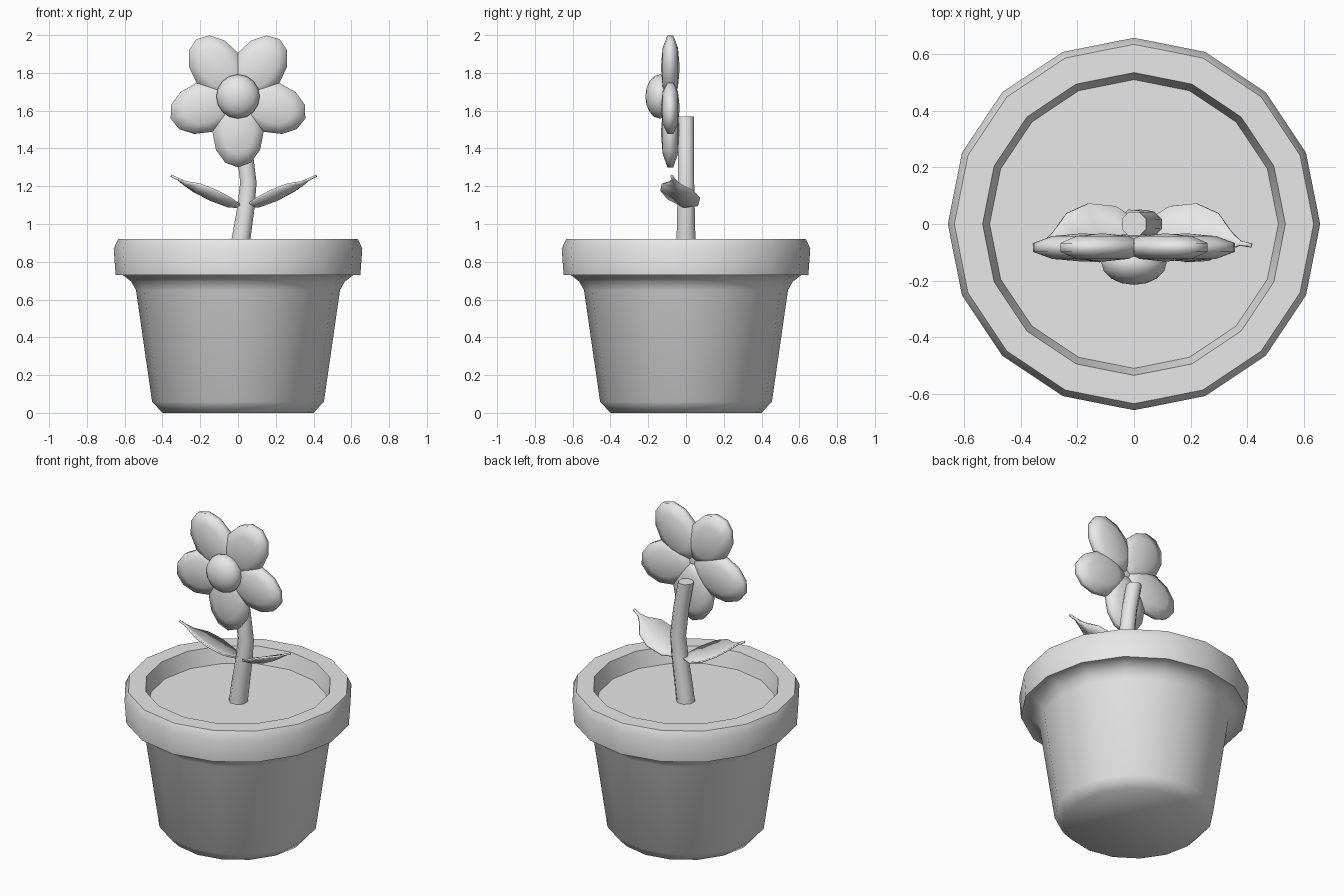
import bpy, bmesh, math
from mathutils import Matrix, Vector

if "Cube" in bpy.data.objects:
    bpy.data.objects.remove(bpy.data.objects["Cube"])

grey = bpy.data.materials.new("light_grey")
grey.diffuse_color = (0.8, 0.8, 0.8, 1)
grey.use_nodes = True
grey.node_tree.nodes["Principled BSDF"].inputs["Base Color"].default_value = grey.diffuse_color


def finish(bm, name, angle=55):
    """Turn a bmesh into a shaded object."""
    bmesh.ops.recalc_face_normals(bm, faces=bm.faces)
    me = bpy.data.meshes.new(name)
    bm.to_mesh(me)
    bm.free()
    me.materials.append(grey)
    ob = bpy.data.objects.new(name, me)
    bpy.context.collection.objects.link(ob)
    bpy.ops.object.select_all(action='DESELECT')
    ob.select_set(True)
    bpy.context.view_layer.objects.active = ob
    bpy.ops.object.shade_smooth_by_angle(angle=math.radians(angle))
    return ob


def loft(rings, name, angle=55):
    """Join closed rings of points and cap both ends."""
    bm = bmesh.new()
    rows = [[bm.verts.new(p) for p in ring] for ring in rings]
    n = len(rows[0])
    for a, b in zip(rows, rows[1:]):
        for i in range(n):
            j = (i + 1) % n
            bm.faces.new((a[i], a[j], b[j], b[i]))
    bm.faces.new(rows[0])
    bm.faces.new(rows[-1])
    return finish(bm, name, angle)


def circle(x, y, z, r, n, turn=0.0):
    return [(x + r * math.cos(math.tau * i / n + turn),
             y + r * math.sin(math.tau * i / n + turn), z) for i in range(n)]


# Pot with flared lip, thick rim and the soil surface as the inner cap
pot_profile = [(0.40, 0), (0.455, 0.06), (0.54, 0.65), (0.565, 0.695), (0.61, 0.73),
               (0.648, 0.73), (0.658, 0.87), (0.635, 0.92), (0.535, 0.92), (0.51, 0.82)]
loft([circle(0, 0, z, r, 16) for r, z in pot_profile], "pot")

# Curved stem
stem_path = [(0, 0.80, 0.055), (0.016, 0.92, 0.054), (0.042, 1.09, 0.050),
             (0.055, 1.22, 0.047), (0.033, 1.40, 0.046), (0, 1.57, 0.046)]
loft([circle(x, 0, z, r, 8, math.pi / 8) for x, z, r in stem_path], "stem")

# Leaves: distance from stem, y, z, half width
leaf_rows = [(0.01, 0, 1.09, 0.012), (0.08, -0.015, 1.10, 0.08), (0.17, -0.03, 1.135, 0.105),
             (0.25, -0.045, 1.175, 0.085), (0.31, -0.06, 1.21, 0.03),
             (0.345, -0.067, 1.235, 0.008), (0.385, -0.075, 1.255, 0.006)]
for side, label in ((-1, "left"), (1, "right")):
    bm = bmesh.new()
    rows = []
    for d, y, z, w in leaf_rows:
        row = []
        for across, lift in ((-1, 0.42), (0, -0.10), (1, 0.0)):
            row.append(bm.verts.new((0.03 + side * (d + 0.2 * w * across),
                                     y + 0.98 * w * across, z + lift * w)))
        rows.append(row)
    for a, b in zip(rows, rows[1:]):
        for i in range(2):
            bm.faces.new((a[i], a[i + 1], b[i + 1], b[i]))
    leaf = finish(bm, label + "_leaf")
    thick = leaf.modifiers.new("thickness", 'SOLIDIFY')
    thick.thickness = 0.01
    thick.offset = 0

# Five flattened petals around the flower centre
centre = Vector((0, -0.083, 1.675))
edge = 1 / math.cos(math.radians(18))
for k in range(5):
    bm = bmesh.new()
    bmesh.ops.create_uvsphere(
        bm, u_segments=12, v_segments=5, radius=1,
        matrix=Matrix.Translation(centre)
        @ Matrix.Rotation(math.radians(36 + 72 * k), 4, 'Y')
        @ Matrix.Translation((0, 0, 0.19))
        @ Matrix.Diagonal((0.135 * edge, 0.05, 0.185 * edge, 1))
        @ Matrix.Rotation(math.pi / 2, 4, 'X'))
    finish(bm, f"petal_{k + 1}", 80)

# Flower centre, a slightly squashed ball
bm = bmesh.new()
bmesh.ops.create_uvsphere(
    bm, u_segments=16, v_segments=8, radius=1,
    matrix=Matrix.Translation((0, -0.138, 1.675))
    @ Matrix.Diagonal((0.115, 0.077, 0.117, 1))
    @ Matrix.Rotation(math.pi / 2, 4, 'X'))
finish(bm, "flower_centre", 80)
